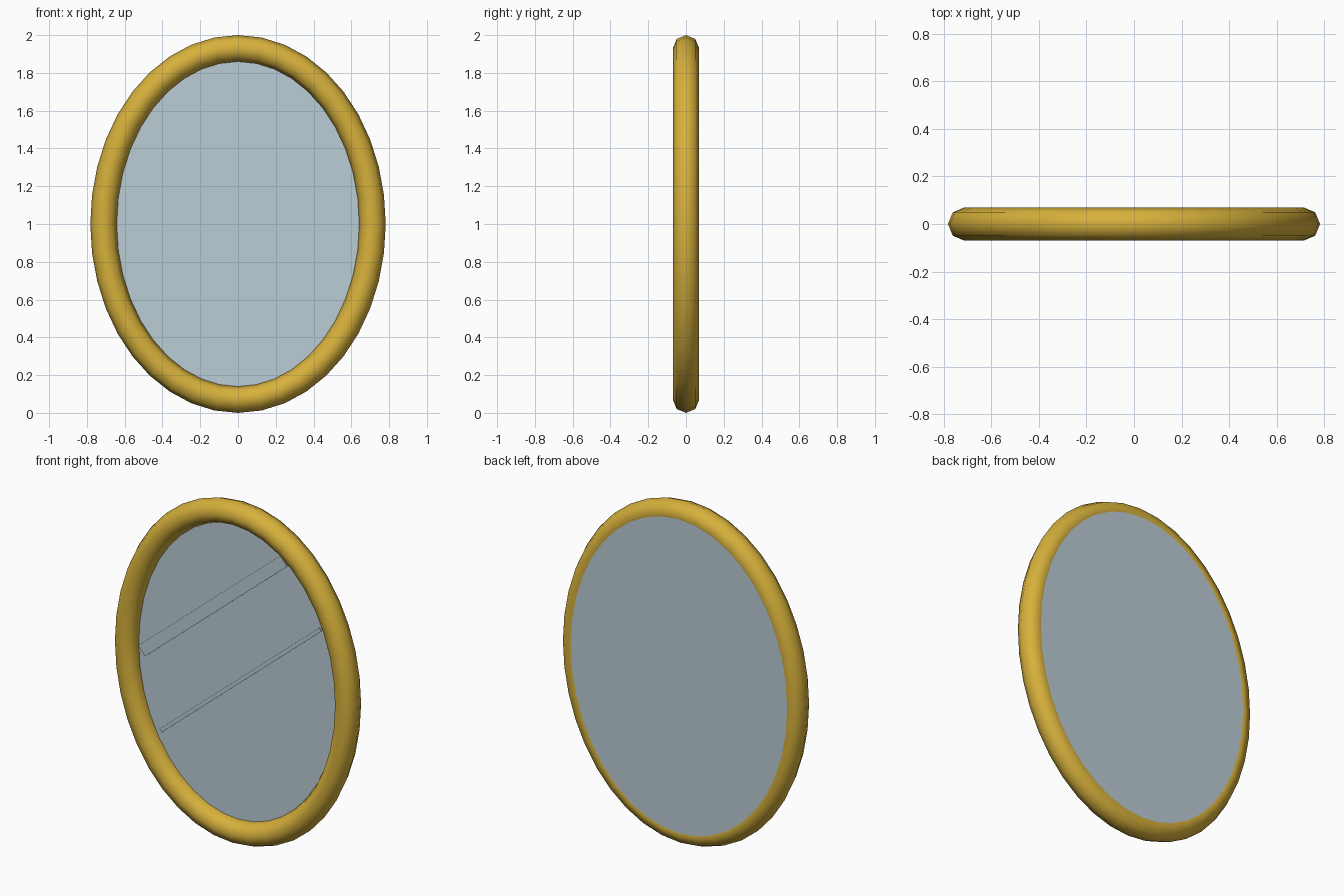
import bpy, bmesh, math
from mathutils import Matrix

if "Cube" in bpy.data.objects:
    bpy.data.objects.remove(bpy.data.objects["Cube"])

RX, RZ, TUBE, SEG, SIDES = 0.712, 0.93, 0.07, 40, 8


def material(name, rgb):
    m = bpy.data.materials.new(name)
    m.diffuse_color = (*rgb, 1)
    m.use_nodes = True
    m.node_tree.nodes["Principled BSDF"].inputs["Base Color"].default_value = m.diffuse_color
    return m


gold = material("gold", (0.68, 0.44, 0.045))
silver = material("silver_blue", (0.50, 0.61, 0.67))


def finish(bm, name, mat):
    bmesh.ops.recalc_face_normals(bm, faces=bm.faces)
    mesh = bpy.data.meshes.new(name)
    bm.to_mesh(mesh)
    bm.free()
    mesh.materials.append(mat)
    ob = bpy.data.objects.new(name, mesh)
    bpy.context.collection.objects.link(ob)
    return ob


# Oval frame: an octagonal tube swept round an ellipse
bm = bmesh.new()
rings = []
for i in range(SEG):
    t = 2 * math.pi * i / SEG
    nx, nz = RZ * math.cos(t), RX * math.sin(t)
    n = math.hypot(nx, nz)
    ring = []
    for j in range(SIDES):
        p = 2 * math.pi * j / SIDES
        out = TUBE * math.cos(p) / n
        ring.append(bm.verts.new((RX * math.cos(t) + nx * out,
                                  TUBE * math.sin(p),
                                  1 + RZ * math.sin(t) + nz * out)))
    rings.append(ring)
for i in range(SEG):
    a, b = rings[i], rings[(i + 1) % SEG]
    for j in range(SIDES):
        k = (j + 1) % SIDES
        bm.faces.new((a[j], a[k], b[k], b[j]))
frame = finish(bm, "frame", gold)
for poly in frame.data.polygons:
    poly.use_smooth = True

# Mirror slab: front at the middle of the tube, back almost flush with it
bm = bmesh.new()
bmesh.ops.create_cone(bm, cap_ends=True, segments=SEG, radius1=1, radius2=1, depth=1)
bmesh.ops.transform(bm, verts=bm.verts, matrix=(
    Matrix.Translation((0, 0.0325, 1))
    @ Matrix.Diagonal((RX - 0.006, 0.065, RZ - 0.006, 1))
    @ Matrix.Rotation(math.pi / 2, 4, 'X')))
finish(bm, "mirror_glass", silver)


# Two thin diagonal glints on the glass
def glint(name, x, z, length, width):
    bm = bmesh.new()
    bmesh.ops.create_cube(bm, size=1)
    bmesh.ops.transform(bm, verts=bm.verts, matrix=(
        Matrix.Translation((x, -0.002, z))
        @ Matrix.Rotation(-math.radians(40), 4, 'Y')
        @ Matrix.Diagonal((length, 0.008, width, 1))))
    finish(bm, name, silver)


glint("wide_glint", -0.16, 1.345, 1.20, 0.068)
glint("narrow_glint", 0.02, 0.96, 1.35, 0.022)
